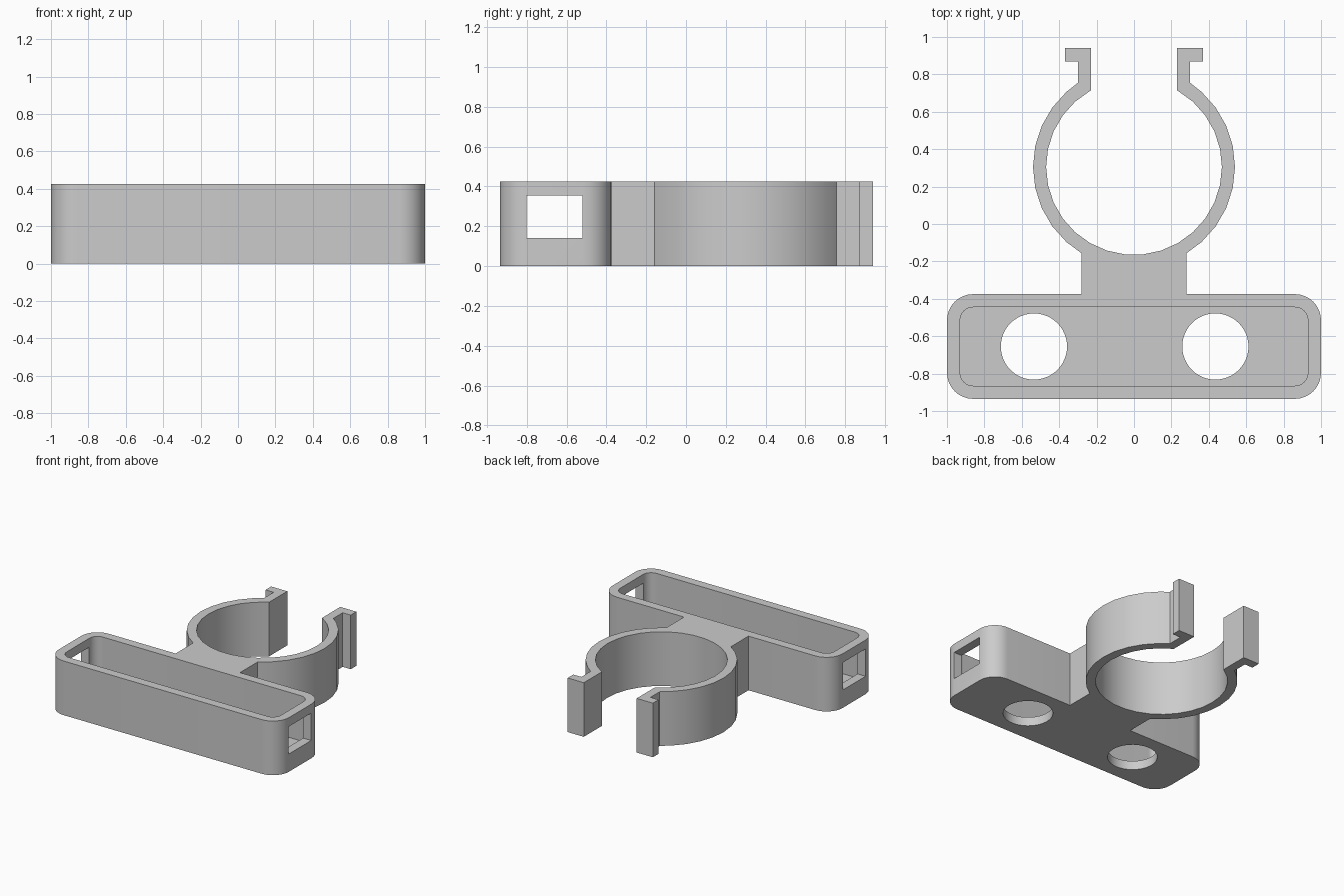
import bpy, bmesh
from math import sin, cos, radians

cube = bpy.data.objects.get("Cube")
if cube:
    bpy.data.objects.remove(cube, do_unlink=True)

HEIGHT = 0.425
WALL = 0.07
BACK, FRONT = -0.375, -0.935
MID = (BACK + FRONT) / 2

grey = bpy.data.materials.new("grey plastic")
grey.use_nodes = True
grey.diffuse_color = (0.6, 0.6, 0.6, 1)
grey.node_tree.nodes["Principled BSDF"].inputs["Base Color"].default_value = (0.6, 0.6, 0.6, 1)


def arc(cx, cy, r, start, end, steps):
    angles = [radians(start + (end - start) * i / steps) for i in range(steps + 1)]
    return [(cx + r * cos(a), cy + r * sin(a)) for a in angles]


def mirrored(half):
    """Close a right-hand half outline with its mirror image."""
    return half + [(-x, y) for x, y in reversed(half)]


def rounded_side(half_x, y0, y1, r):
    """Right-hand end of a rounded rectangle, front to back."""
    return (arc(half_x - r, y0 + r, r, -90, 0, 8)
            + arc(half_x - r, y1 - r, r, 0, 90, 8))


def prism(name, outline, z0, z1):
    bm = bmesh.new()
    face = bm.faces.new([bm.verts.new((x, y, z0)) for x, y in outline])
    top = bmesh.ops.extrude_face_region(bm, geom=[face])["geom"]
    verts = [v for v in top if isinstance(v, bmesh.types.BMVert)]
    bmesh.ops.translate(bm, verts=verts, vec=(0, 0, z1 - z0))
    bmesh.ops.recalc_face_normals(bm, faces=bm.faces)
    mesh = bpy.data.meshes.new(name)
    bm.to_mesh(mesh)
    bm.free()
    mesh.materials.append(grey)
    obj = bpy.data.objects.new(name, mesh)
    bpy.context.collection.objects.link(obj)
    return obj


def cut(target, cutter):
    cutter.hide_render = True
    mod = target.modifiers.new("cut", 'BOOLEAN')
    mod.operation = 'DIFFERENCE'
    mod.solver = 'EXACT'
    mod.object = cutter
    bpy.context.view_layer.objects.active = target
    bpy.ops.object.modifier_apply(modifier=mod.name)
    bpy.data.objects.remove(cutter, do_unlink=True)


# Tray, neck, open ring and hooked ends share one outline
ring_y = 0.305
half = rounded_side(1, FRONT, BACK, 0.14)
half += [(0.28, BACK), (0.28, -0.157)]
half += arc(0, ring_y, 0.54, -48, 48, 8)
half += [(0.30, 0.755), (0.30, 0.87), (0.37, 0.87), (0.37, 0.94), (0.23, 0.94), (0.23, 0.715)]
half += arc(0, ring_y, 0.47, 48, -84, 11)
holder = prism("clip_holder", mirrored(half), 0, HEIGHT)

# Tray cavity
cavity = mirrored(rounded_side(1 - WALL, FRONT + WALL, BACK - WALL, WALL))
cut(holder, prism("cavity_cutter", cavity, WALL, HEIGHT + 0.1))

# Round holes in the floor
for x in (-0.535, 0.435):
    cut(holder, prism("hole_cutter", arc(x, MID, 0.177, 0, 352.5, 47), -0.1, 0.2))

# Rectangular window through both ends
window = mirrored([(1.1, -0.8), (1.1, -0.52)])
cut(holder, prism("window_cutter", window, 0.14, 0.355))

bpy.ops.object.select_all(action='DESELECT')
holder.select_set(True)
bpy.context.view_layer.objects.active = holder
bpy.ops.object.shade_smooth_by_angle(angle=radians(30))
